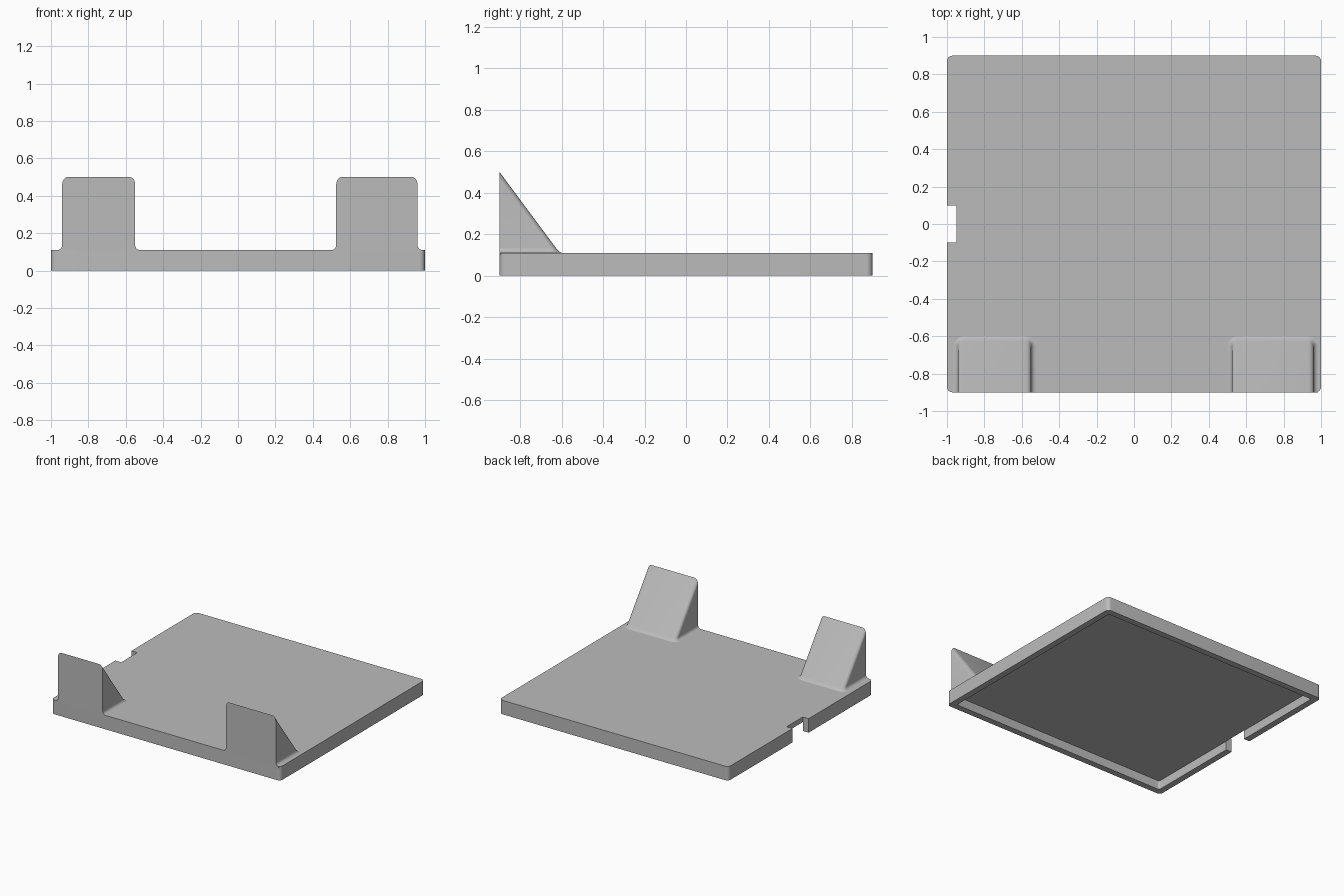
import bpy, bmesh, math
from mathutils import Vector

cube = bpy.data.objects.get("Cube")
if cube:
    bpy.data.objects.remove(cube, do_unlink=True)

HALF_X, HALF_Y, TOP = 1.0, 0.9, 0.11
WALL, CEILING = 0.05, 0.07

grey = bpy.data.materials.new("plain_grey")
grey.use_nodes = True
colour = (0.5, 0.5, 0.5, 1)
grey.diffuse_color = colour
grey.node_tree.nodes["Principled BSDF"].inputs["Base Color"].default_value = colour


def add_object(name, bm):
    bmesh.ops.recalc_face_normals(bm, faces=bm.faces)
    mesh = bpy.data.meshes.new(name)
    bm.to_mesh(mesh)
    bm.free()
    obj = bpy.data.objects.new(name, mesh)
    bpy.context.collection.objects.link(obj)
    mesh.materials.append(grey)
    return obj


def slab(name, x0, x1, y0, y1, z0, z1, radius=0.0):
    """Box whose upright edges may be rounded."""
    bm = bmesh.new()
    bmesh.ops.create_cube(bm, size=1)
    for v in bm.verts:
        v.co = Vector((x1 if v.co.x > 0 else x0,
                       y1 if v.co.y > 0 else y0,
                       z1 if v.co.z > 0 else z0))
    if radius:
        upright = [e for e in bm.edges
                   if abs(e.verts[0].co.z - e.verts[1].co.z) > 0.01]
        bmesh.ops.bevel(bm, geom=upright, offset=radius, segments=6,
                        profile=0.5, affect='EDGES')
    return add_object(name, bm)


def smooth(obj):
    bpy.ops.object.select_all(action='DESELECT')
    obj.select_set(True)
    bpy.context.view_layer.objects.active = obj
    bpy.ops.object.shade_smooth_by_angle(angle=math.radians(30))


def cut(obj, cutter):
    bpy.context.view_layer.objects.active = obj
    mod = obj.modifiers.new("cut", 'BOOLEAN')
    mod.operation, mod.solver, mod.object = 'DIFFERENCE', 'EXACT', cutter
    bpy.ops.object.modifier_apply(modifier=mod.name)
    bpy.data.objects.remove(cutter, do_unlink=True)


def wedge(name, x0, x1):
    """Sloped stop with rounded slope edges and a flared foot."""
    bm = bmesh.new()
    fillet, edge, steps = 0.025, 0.03, 6
    peak, foot_y = 0.5, -0.61
    run = (-HALF_Y - foot_y) / (peak - TOP)
    # Heights and outward flare of each cross-section
    levels = [(TOP - 0.01, fillet)]
    for i in range(steps + 1):
        a = math.pi / 2 * i / steps
        levels.append((TOP + fillet * (1 - math.cos(a)),
                       fillet * (1 - math.sin(a))))
    levels.append((peak + 0.1, 0.0))
    rings = []
    for z, flare in levels:
        left, right = x0 - flare, x1 + flare
        back = foot_y + run * (max(z, TOP) - TOP) + 0.4 * flare
        r = edge + flare
        side = [(r * (1 - math.cos(a)), r * (1 - math.sin(a)))
                for a in (math.pi / 2 * i / steps for i in range(steps + 1))]
        pts = [(left, -1.2)] + [(left + u, back - d) for u, d in side]
        pts += [(right - u, back - d) for u, d in reversed(side)] + [(right, -1.2)]
        rings.append([bm.verts.new((x, y, z)) for x, y in pts])
    for low, high in zip(rings, rings[1:]):
        for i in range(len(low)):
            j = (i + 1) % len(low)
            bm.faces.new((low[i], low[j], high[j], high[i]))
    bm.faces.new(rings[0])
    bm.faces.new(rings[-1])
    bmesh.ops.recalc_face_normals(bm, faces=bm.faces)
    # Trim flush with the front of the tray
    bmesh.ops.bisect_plane(bm, geom=bm.verts[:] + bm.edges[:] + bm.faces[:],
                           plane_co=(0, -HALF_Y, 0), plane_no=(0, -1, 0),
                           clear_outer=True)
    rim = [e for e in bm.edges if e.is_boundary]
    bmesh.ops.contextual_create(bm, geom=rim)
    smooth(add_object(name, bm))


# Shallow tray turned upside down, with a notch in its right side
tray = slab("tray", -HALF_X, HALF_X, -HALF_Y, HALF_Y, 0, TOP, 0.03)
ix, iy = HALF_X - WALL, HALF_Y - WALL
cut(tray, slab("cavity_cutter", -ix, ix, -iy, iy, -0.1, CEILING, 0.015))
cut(tray, slab("notch_cutter", -1.1, -ix + 0.001, -0.1, 0.1, -0.1, 0.2))
smooth(tray)

# Sloped stops on the front edge
wedge("right_stop", -0.94, -0.55)
wedge("left_stop", 0.525, 0.96)
